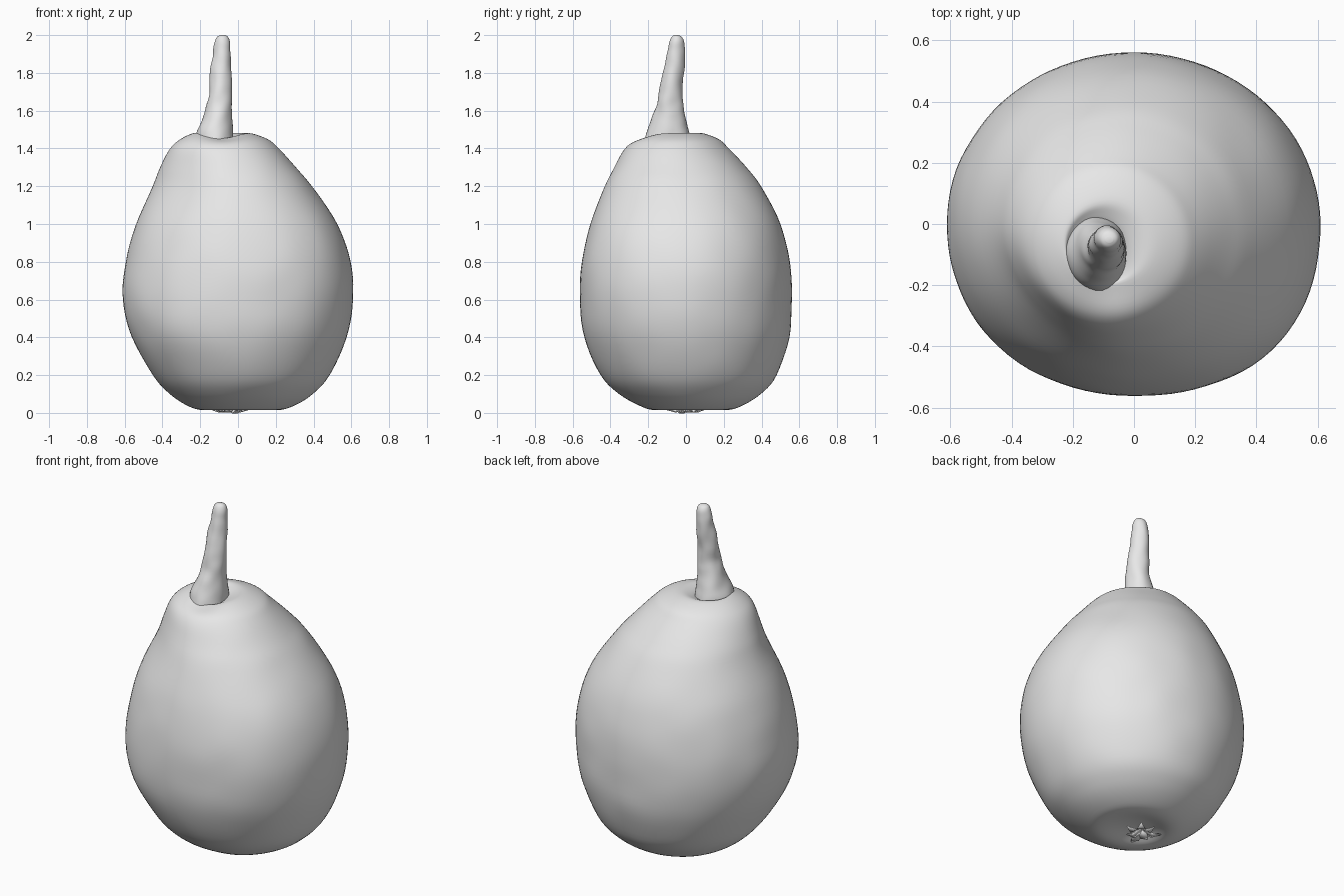
import bpy
import bmesh
import math
from mathutils import Vector, noise

cube = bpy.data.objects.get("Cube")
if cube:
    bpy.data.objects.remove(cube, do_unlink=True)


def make_material(name, colour):
    material = bpy.data.materials.new(name)
    material.use_nodes = True
    material.diffuse_color = colour
    material.node_tree.nodes["Principled BSDF"].inputs["Base Color"].default_value = colour
    return material


grey = make_material("plain grey", (0.8, 0.8, 0.8, 1))


def spline(a, b, c, d, t):
    """Catmull-Rom blend between b and c."""
    return b + 0.5 * t * (c - a + t * (2*a - 5*b + 4*c - d + t * (3*(b - c) + d - a)))


def refine(rings, steps):
    """Insert smooth in-between rings."""
    result = []
    for i in range(len(rings) - 1):
        four = [rings[max(i - 1, 0)], rings[i], rings[i + 1], rings[min(i + 2, len(rings) - 1)]]
        for s in range(steps):
            result.append([spline(*values, s / steps) for values in zip(*four)])
    return result + [list(rings[-1])]


def loft(name, rings, sides, bump, frequency, swellings=()):
    """Closed skin through rings given as height, left, right, front and back extents."""
    bm = bmesh.new()
    loops = []
    for z, x0, x1, y0, y1 in refine(rings, 5):
        loop = []
        for i in range(sides):
            angle = math.tau * i / sides
            out = Vector((math.cos(angle), math.sin(angle), 0))
            p = Vector(((x0 + x1) / 2 + (x1 - x0) / 2 * out.x,
                        (y0 + y1) / 2 + (y1 - y0) / 2 * out.y, z))
            push = bump * noise.noise(p * frequency)
            for direction, height, spread, amount in swellings:
                facing = max(0, math.cos(angle - math.radians(direction))) ** 8
                push += amount * facing * math.exp(-((z - height) / spread) ** 2)
            loop.append(bm.verts.new(p + out * push))
        loops.append(loop)
    for low, high in zip(loops, loops[1:]):
        for i in range(sides):
            j = (i + 1) % sides
            bm.faces.new((low[i], low[j], high[j], high[i]))
    bm.faces.new(loops[0][::-1])
    bm.faces.new(loops[-1])
    return finish(name, bm)


def finish(name, bm):
    bmesh.ops.recalc_face_normals(bm, faces=bm.faces)
    mesh = bpy.data.meshes.new(name)
    bm.to_mesh(mesh)
    bm.free()
    obj = bpy.data.objects.new(name, mesh)
    bpy.context.collection.objects.link(obj)
    mesh.materials.append(grey)
    bpy.ops.object.select_all(action="DESELECT")
    obj.select_set(True)
    bpy.context.view_layer.objects.active = obj
    bpy.ops.object.shade_smooth_by_angle(angle=math.radians(50))
    return obj


# Fruit body, from the hollow underneath to the dip around the stem
body_rings = [
    (.05, -.06, -.02, -.02, .02),
    (.04, -.11, .05, -.07, .09),
    (.015, -.18, .2, -.16, .2),
    (.035, -.26, .29, -.24, .29),
    (.1, -.36, .395, -.355, .395),
    (.2, -.45, .485, -.45, .48),
    (.4, -.56, .573, -.538, .547),
    (.6, -.61, .608, -.56, .56),
    (.8, -.595, .595, -.55, .55),
    (1, -.54, .525, -.505, .5),
    (1.2, -.452, .39, -.43, .397),
    (1.3, -.412, .307, -.38, .32),
    (1.4, -.36, .215, -.325, .225),
    (1.45, -.305, .155, -.275, .17),
    (1.482, -.235, .06, -.2, .08),
    (1.47, -.215, -.01, -.19, .03),
    (1.44, -.19, -.05, -.17, -.02),
]
# Lopsided cheeks: direction in degrees, height, spread, outward amount
cheeks = [(315, .8, .45, .028), (225, 1.22, .17, -.022), (225, .45, .25, .018)]
body = loft("fruit_body", body_rings, 96, .003, 6, cheeks)

# The dip around the stem opens towards the front
for vertex in body.data.vertices:
    p = vertex.co
    if p.z > 1.3:
        distance = math.hypot(p.x + .08, p.y + .2)
        p.z -= .028 * math.exp(-(distance / .1) ** 2)

# Leaning stem with a flared foot and a knobbly tip
stem_rings = [
    (1.42, -.23, -.02, -.22, .03),
    (1.48, -.22, -.025, -.21, .02),
    (1.54, -.195, -.03, -.185, .005),
    (1.62, -.17, -.032, -.16, -.01),
    (1.7, -.152, -.032, -.142, -.018),
    (1.8, -.148, -.033, -.122, -.012),
    (1.9, -.135, -.043, -.1, -.004),
    (1.96, -.125, -.045, -.087, -.01),
    (1.99, -.11, -.055, -.075, -.025),
    (2, -.09, -.07, -.06, -.045),
]
loft("stem", stem_rings, 32, .007, 14)

# Dried flower remains: a ring of ragged sepals under the fruit
bm = bmesh.new()
centre = Vector((-.04, .01, .035))
for k in range(7):
    angle = math.tau * k / 7
    reach = .1 + .03 * math.sin(3 * k)
    out = Vector((math.cos(angle), math.sin(angle), 0))
    side = Vector((-out.y, out.x, 0)) * .022
    drop = Vector((0, 0, -.032))
    base = [bm.verts.new(centre + side), bm.verts.new(centre - side)]
    bend = [bm.verts.new(centre + out * reach * .55 + s + drop) for s in (-side, side)]
    tip = bm.verts.new(centre + out * reach + drop * .6)
    bm.faces.new(base + bend)
    bm.faces.new((bend[1], bend[0], tip))
sepals = finish("dried_sepals", bm)
thickness = sepals.modifiers.new("thickness", "SOLIDIFY")
thickness.thickness = .006
